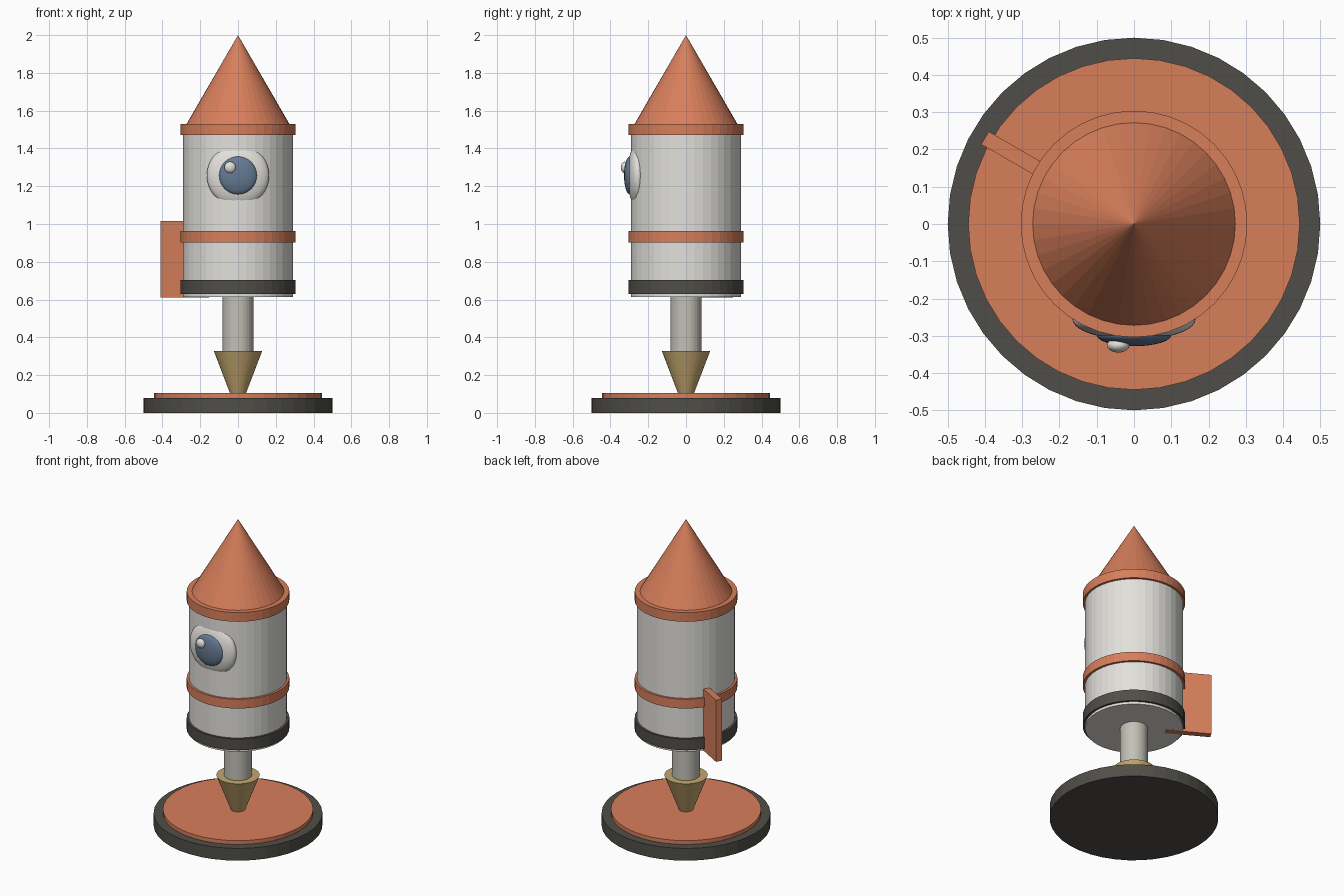
import bpy
import math

cube = bpy.data.objects.get("Cube")
if cube:
    bpy.data.objects.remove(cube, do_unlink=True)


def make_material(name, rgb):
    mat = bpy.data.materials.new(name)
    mat.use_nodes = True
    mat.diffuse_color = (*rgb, 1)
    mat.node_tree.nodes["Principled BSDF"].inputs["Base Color"].default_value = (*rgb, 1)
    return mat


ORANGE = make_material("burnt orange", (0.68, 0.21, 0.105))
WHITE = make_material("off white", (0.76, 0.75, 0.71))
DARK = make_material("charcoal", (0.08, 0.076, 0.065))
GREY = make_material("warm grey", (0.54, 0.53, 0.47))
BRASS = make_material("brass", (0.55, 0.39, 0.16))
BLUE = make_material("slate blue", (0.13, 0.195, 0.29))

SIDES = 40


def finish(name, mat):
    obj = bpy.context.object
    obj.name = name
    obj.data.name = name
    obj.data.materials.append(mat)
    return obj


def round_part(name, mat, z0, z1, r0, r1=None):
    """Flat-sided cylinder, frustum or cone between two heights."""
    bpy.ops.mesh.primitive_cone_add(
        vertices=SIDES, radius1=r0, radius2=r0 if r1 is None else r1,
        depth=z1 - z0, location=(0, 0, (z0 + z1) / 2))
    return finish(name, mat)


def ellipsoid(name, mat, centre, size):
    """Smooth flattened ball."""
    bpy.ops.mesh.primitive_uv_sphere_add(segments=40, ring_count=24, radius=1, location=centre)
    bpy.context.object.scale = size
    bpy.ops.object.transform_apply(location=False, rotation=False, scale=True)
    bpy.ops.object.shade_smooth()
    return finish(name, mat)


# Stand
round_part("base_disc", DARK, 0, 0.08, 0.5)
round_part("base_top_plate", ORANGE, 0.08, 0.105, 0.445)

# Nozzle and stem
round_part("nozzle", BRASS, 0.10, 0.328, 0.041, 0.128)
round_part("stem", GREY, 0.32, 0.63, 0.082)

# Body and bands
round_part("body", WHITE, 0.614, 1.5, 0.29)
round_part("lower_band", DARK, 0.63, 0.704, 0.304)
round_part("middle_band", ORANGE, 0.903, 0.963, 0.304)
round_part("top_band", ORANGE, 1.47, 1.53, 0.304)
round_part("nose_cone", ORANGE, 1.53, 2.0, 0.272, 0)

# Porthole eye on the front
EYE_Z = 1.257
ellipsoid("eye_white", WHITE, (0, -0.256, EYE_Z), (0.165, 0.055, 0.165))
ellipsoid("eye_pupil", BLUE, (0, -0.298, EYE_Z), (0.1, 0.03, 0.1))
ellipsoid("eye_highlight", WHITE, (-0.042, -0.325, 1.3), (0.03, 0.02, 0.03))

# Single side fin, pointing outward
angle = math.radians(150)
inner, outer, bottom, top = 0.19, 0.462, 0.612, 1.015
mid = (inner + outer) / 2
bpy.ops.mesh.primitive_cube_add(
    size=1, location=(mid * math.cos(angle), mid * math.sin(angle), (bottom + top) / 2),
    rotation=(0, 0, angle))
bpy.context.object.scale = (outer - inner, 0.04, top - bottom)
finish("side_fin", ORANGE)
